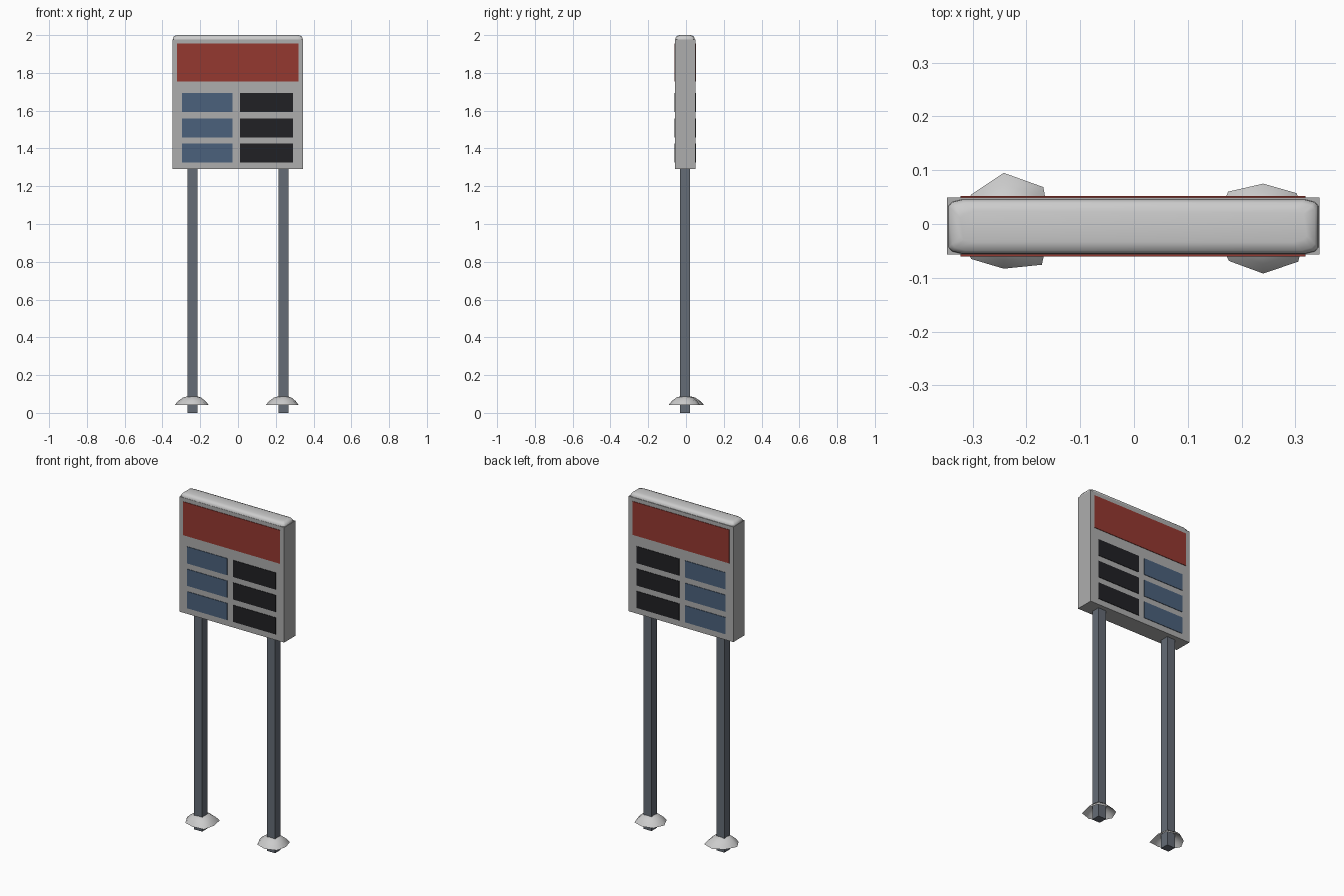
import bpy, bmesh, math

if "Cube" in bpy.data.objects:
    bpy.data.objects.remove(bpy.data.objects["Cube"])


def material(name, rgb):
    m = bpy.data.materials.new(name)
    m.diffuse_color = (*rgb, 1)
    m.use_nodes = True
    m.node_tree.nodes["Principled BSDF"].inputs["Base Color"].default_value = m.diffuse_color
    return m


RED = material("header_red", (0.30, 0.04, 0.03))
BLUE = material("label_blue", (0.07, 0.12, 0.20))
BLACK = material("display_black", (0.015, 0.015, 0.018))
METAL = material("post_metal", (0.13, 0.15, 0.18))
CASE = material("cabinet_grey", (0.42, 0.42, 0.42))


def make_object(name, bm, mat=None):
    bmesh.ops.recalc_face_normals(bm, faces=bm.faces[:])
    mesh = bpy.data.meshes.new(name)
    bm.to_mesh(mesh)
    bm.free()
    ob = bpy.data.objects.new(name, mesh)
    bpy.context.collection.objects.link(ob)
    if mat:
        mesh.materials.append(mat)
    return ob


def box(name, x, y, z, mat=None):
    bm = bmesh.new()
    bmesh.ops.create_cube(bm, size=1)
    for v in bm.verts:
        v.co = [(a + b) / 2 + c * (b - a) for (a, b), c in zip((x, y, z), v.co)]
    return make_object(name, bm, mat)


def loft(name, rings):
    """Skin stacked rings, closing only the top so the snow is an open shell."""
    bm = bmesh.new()
    loops = [[bm.verts.new(p) for p in ring] for ring in rings]
    n = len(loops[0])
    for low, high in zip(loops, loops[1:]):
        for i in range(n):
            j = (i + 1) % n
            bm.faces.new((low[i], low[j], high[j], high[i]))
    top = bm.faces.new(loops[-1])
    top.normal_update()
    flip = top.normal.z < 0
    ob = make_object(name, bm)
    if ob.data.polygons[-1].normal.z < 0:
        ob.data.flip_normals()
    for p in ob.data.polygons:
        p.use_smooth = True
    return ob


# Sign cabinet
FRONT, BACK = -0.057, 0.049
box("cabinet", (-0.347, 0.345), (FRONT, BACK), (1.29, 1.978), CASE)

# Raised panels, same layout on both faces
for side, y in (("front", (FRONT - 0.003, FRONT + 0.005)),
                ("back", (BACK - 0.005, BACK + 0.003))):
    box(f"{side}_header_panel", (-0.322, 0.319), y, (1.755, 1.955), RED)
    for row in range(3):
        z0 = 1.325 + row * 0.134
        box(f"{side}_label_{row}", (-0.296, -0.03), y, (z0, z0 + 0.1), BLUE)
        box(f"{side}_display_{row}", (0.01, 0.291), y, (z0, z0 + 0.1), BLACK)


# Snow cap along the cabinet top
def cap_ring(inset, z):
    cx, cy = -0.001, -0.005
    w, d = 0.344 - inset, 0.051 - inset
    a, b = 0.025, 0.012
    corner = [(w, d - b), (w - a * 0.25, d - b * 0.4), (w - a, d)]
    pts = corner + [(-x, y) for x, y in reversed(corner)]
    pts += [(-x, -y) for x, y in pts]
    return [(cx + x, cy + y, z) for x, y in pts]


loft("snow_cap", [cap_ring(0, 1.972), cap_ring(0.001, 1.985),
                  cap_ring(0.007, 1.995), cap_ring(0.022, 2.0)])

# Square posts with irregular eight-sided snow mounds round their feet
MOUNDS = {
    "left": (-0.242, (0.087, 0.104, 0.10, 0.085, 0.093, 0.085, 0.078, 0.10)),
    "right": (0.24, (0.081, 0.088, 0.08, 0.092, 0.093, 0.09, 0.087, 0.092)),
}
for side, (cx, radii) in MOUNDS.items():
    box(f"{side}_post", (cx - 0.0265, cx + 0.0265), (-0.031, 0.021), (0, 1.3), METAL)
    rings = []
    for scale, z in ((1, 0.042), (0.8, 0.063), (0.52, 0.082), (0.25, 0.088)):
        rings.append([(cx + r * scale * math.cos(i * math.pi / 4),
                       -0.005 + r * scale * math.sin(i * math.pi / 4), z)
                      for i, r in enumerate(radii)])
    loft(f"{side}_snow_mound", rings)
